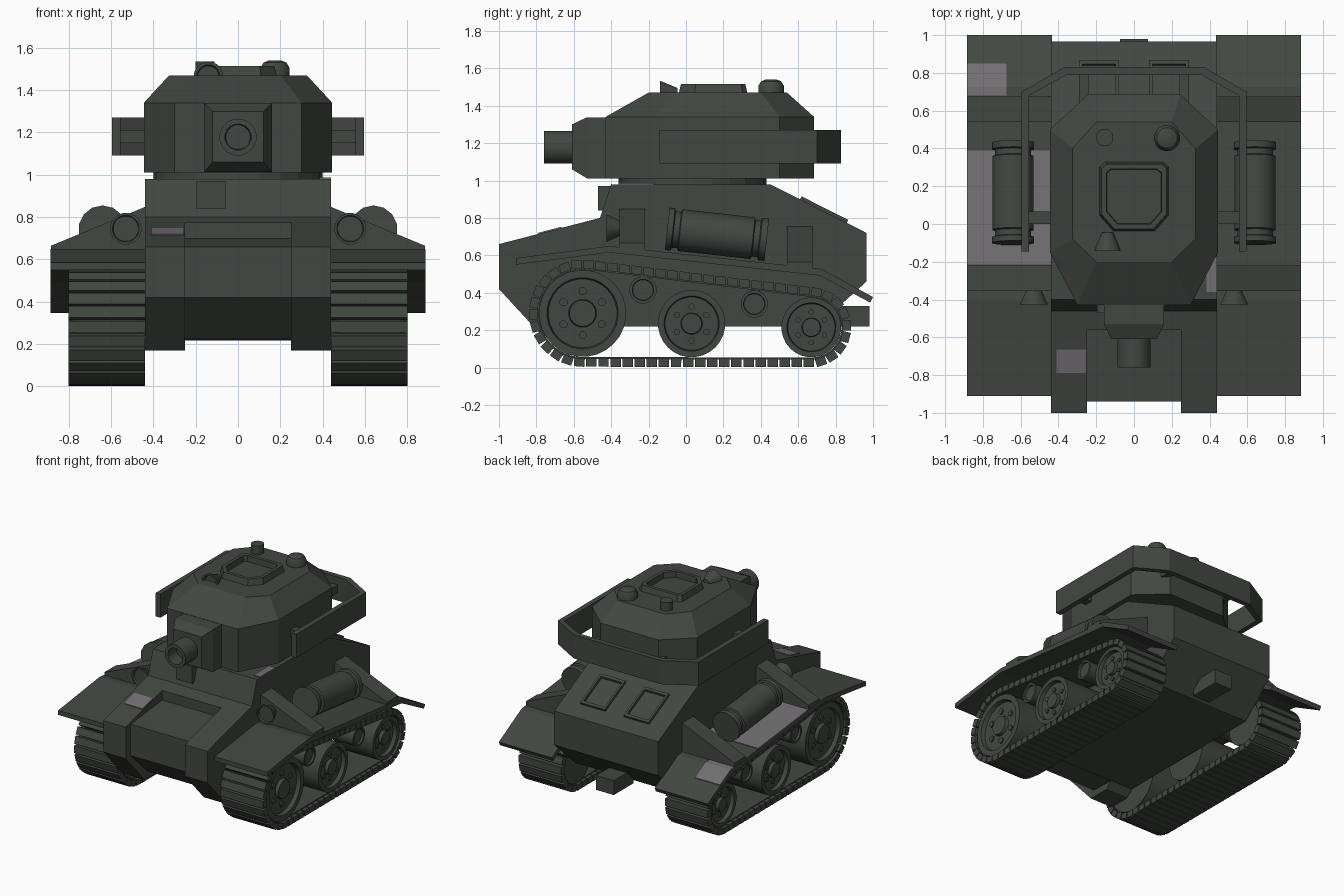
import bpy, bmesh, math
from mathutils import Matrix, Vector

if "Cube" in bpy.data.objects:
    bpy.data.objects.remove(bpy.data.objects["Cube"])


def material(name, rgb):
    m = bpy.data.materials.new(name)
    m.diffuse_color = (*rgb, 1)
    m.use_nodes = True
    m.node_tree.nodes["Principled BSDF"].inputs["Base Color"].default_value = m.diffuse_color
    return m


GREEN = material("dark olive green", (0.055, 0.063, 0.054))
GREY = material("worn grey", (0.17, 0.158, 0.17))


def finish(name, bm, mat=GREEN, smooth=False):
    bmesh.ops.recalc_face_normals(bm, faces=bm.faces)
    me = bpy.data.meshes.new(name)
    bm.to_mesh(me)
    bm.free()
    me.materials.append(mat)
    if smooth:
        me.polygons.foreach_set("use_smooth", [True] * len(me.polygons))
        me.set_sharp_from_angle(angle=math.radians(35))
    ob = bpy.data.objects.new(name, me)
    bpy.context.collection.objects.link(ob)
    return ob


def loft(name, rings, mat=GREEN, smooth=False, closed=False):
    """Skin a list of equal-length vertex rings; cap the ends unless closed."""
    bm = bmesh.new()
    rows = [[bm.verts.new(p) for p in r] for r in rings]
    n = len(rows[0])
    for a, b in zip(rows, rows[1:] + (rows[:1] if closed else [])):
        for i in range(n):
            bm.faces.new((a[i], a[(i + 1) % n], b[(i + 1) % n], b[i]))
    if not closed:
        bm.faces.new(rows[0])
        bm.faces.new(rows[-1])
    return finish(name, bm, mat, smooth)


def prism(name, pts, lo, hi, axis, mat=GREEN):
    place = {"x": lambda a, b, t: (t, a, b), "y": lambda a, b, t: (a, t, b),
             "z": lambda a, b, t: (a, b, t)}[axis]
    return loft(name, [[place(a, b, t) for a, b in pts] for t in (lo, hi)], mat)


def box(name, x, y, z, mat=GREEN):
    return prism(name, [(x[0], y[0]), (x[1], y[0]), (x[1], y[1]), (x[0], y[1])], *z, "z", mat)


def lathe(name, profile, centre, axis, segs=16):
    """Profile of (distance along axis, radius) turned round the axis."""
    rot = Vector(axis).to_track_quat("Z", "Y")
    ang = [2 * math.pi * (i + 0.5) / segs for i in range(segs)]
    return loft(name, [[Vector(centre) + rot @ Vector((r * math.cos(a), r * math.sin(a), t))
                        for a in ang] for t, r in profile], GREEN, True)


def tray(name, pts, height, taper, rim, depth, matrix):
    """Raised plate with a sunken middle."""
    ring = lambda k, z: [matrix @ Vector((x * k, y * k, z)) for x, y in pts]
    return loft(name, [ring(1, -0.01), ring(taper, height), ring(taper - rim, height),
                       ring(taper - rim - 0.02, height - depth)])


def mirror_plan(half):
    return half + [(-x, y) for x, y in reversed(half)]


# Hull with a recessed centre section at the front
hull = prism("hull", [(-1, 0.66), (-1, 0.42), (-0.77, 0.17), (-0.6, 0.17), (-0.55, 0.22),
                      (0.7, 0.22), (0.965, 0.46), (0.965, 0.72), (0.45, 0.98), (-0.4, 0.98),
                      (-0.46, 0.8)], -0.44, 0.44, "x")
cutter = prism("recess_cutter", [(-1.2, 0.95), (-0.56, 0.95), (-0.56, 0.7), (-0.94, 0.66),
                                 (-0.94, 0.42), (-0.74, 0.225), (-0.5, 0.215), (-0.5, 0.1),
                                 (-1.2, 0.1)], -0.25, 0.25, "x")
cutter.hide_render = True
mod = hull.modifiers.new("recess", "BOOLEAN")
mod.operation, mod.solver, mod.object = "DIFFERENCE", "EXACT", cutter
dg = bpy.context.evaluated_depsgraph_get()
cut_mesh = bpy.data.meshes.new_from_object(hull.evaluated_get(dg))
hull.modifiers.clear()
hull.data = cut_mesh
bpy.data.objects.remove(cutter)

box("driver_visor", (-0.195, -0.06), (-0.47, -0.39), (0.84, 0.97))
box("tow_hitch", (-0.075, 0.075), (0.74, 0.98), (0.22, 0.33))

# Engine vents on the sloped rear deck
slope = math.atan2(-0.26, 0.515)
for s in (-1, 1):
    m = Matrix.Translation((s * 0.185, 0.735, 0.836)) @ Matrix.Rotation(slope, 4, "X")
    tray("engine_vent", [(-0.105, -0.14), (0.105, -0.14), (0.105, 0.14), (-0.105, 0.14)],
         0.018, 1, 0.16, 0.03, m)

# Turret
ring_plan = [(0.40 * math.cos(a), 0.035 + 0.395 * math.sin(a))
             for a in [math.pi / 12 * i for i in range(24)]]
prism("turret_ring", ring_plan, 0.975, 1.015, "z")
low = mirror_plan([(0.3, -0.43), (0.445, -0.15), (0.445, 0.5), (0.245, 0.685)])
top = mirror_plan([(0.2, -0.2), (0.325, -0.08), (0.325, 0.4), (0.2, 0.54)])
loft("turret", [[(x, y, z) for x, y in p] for p, z in ((low, 1.01), (low, 1.34), (top, 1.47))])


def gun_rect(w, z0, z1, y):
    return [(-w, y, z0), (w, y, z0), (w, y, z1), (-w, y, z1)]


loft("gun_mantlet", [gun_rect(0.16, 1.012, 1.338, -0.4), gun_rect(0.16, 1.012, 1.338, -0.53),
                     gun_rect(0.12, 1.06, 1.3, -0.61)])
lathe("gun_barrel", [(0, 0.088), (0.16, 0.088), (0.16, 0.062), (0.06, 0.058)],
      (0, -0.6, 1.178), (0, -1, 0))

# Roof fittings
tray("roof_hatch", [(-0.11, -0.185), (0.11, -0.185), (0.185, -0.1), (0.185, 0.16),
                    (0.155, 0.185), (-0.155, 0.185), (-0.185, 0.16), (-0.185, -0.1)],
     0.045, 0.93, 0.14, 0.06, Matrix.Translation((0, 0.145, 1.47)))
lathe("roof_dome", [(-0.01, 0.07), (0.035, 0.07), (0.06, 0.055), (0.07, 0.03)],
      (0.175, 0.455, 1.47), (0, 0, 1))
lathe("roof_vent", [(-0.02, 0.046), (0.065, 0.046)], (-0.155, 0.457, 1.47), (0, 0, 1))
lathe("roof_lamp", [(0, 0.03), (0.095, 0.07), (0.095, 0.055), (0.08, 0.05)],
      (-0.14, -0.045, 1.465), (0, -1, 0))

# Stowage rail round the turret, on struts
outer = [(0.595, -0.145), (0.595, 0.7), (0.37, 0.83)]
inner = [(0.555, -0.145), (0.555, 0.68), (0.355, 0.79)]
flip = lambda p: [(-x, y) for x, y in p]
loft("turret_rail", [[(*o, 1.09), (*o, 1.27), (*i, 1.27), (*i, 1.09)] for o, i in
                     zip(outer + flip(outer)[::-1], inner + flip(inner)[::-1])])

# Track path: belt round the front and rear wheels
FRONT, MIDDLE, REAR = (-0.553, 0.29, 0.233), (0.03, 0.235, 0.18), (0.67, 0.215, 0.16)


def track_path(off):
    (ya, za, ra), (yb, zb, rb) = FRONT, REAR
    base = math.atan2(zb - za, yb - ya)
    half = math.acos((ra - rb) / math.hypot(yb - ya, zb - za))
    arc = lambda y, z, r, t0, t1: [
        Vector((y + (r + off) * math.cos(t0 + (t1 - t0) * i / 24),
                z + (r + off) * math.sin(t0 + (t1 - t0) * i / 24))) for i in range(25)]
    return (arc(ya, za, ra, base + half, base - half + 2 * math.pi)
            + arc(yb, zb, rb, base - half, base + half))


def resample(pts, n):
    segs = list(zip(pts, pts[1:] + pts[:1]))
    step = sum((b - a).length for a, b in segs) / n
    out, pos, goal = [], 0, 0
    for a, b in segs:
        d = (b - a).length
        while goal < pos + d and len(out) < n:
            out.append((a + (b - a) * ((goal - pos) / d), (b - a).normalized()))
            goal += step
        pos += d
    return out


for s in (-1, 1):
    side = "right" if s > 0 else "left"
    bm = bmesh.new()
    for p, d in resample(track_path(0.03), 60):
        m = (Matrix.Translation((s * 0.62, p.x, p.y))
             @ Matrix.Rotation(math.atan2(d.y, d.x), 4, "X")
             @ Matrix.Diagonal((0.36, 0.056, 0.045, 1)))
        bmesh.ops.create_cube(bm, size=1, matrix=m)
    finish(side + "_track_links", bm)
    loft(side + "_track_belt", [[(s * x, p.x, p.y) for x, p in
         ((0.47, a), (0.77, a), (0.77, b), (0.47, b))]
         for a, b in zip(track_path(0.001), track_path(0.012))], closed=True)

    # Road wheels with hub and bolts
    for y, z, r in (FRONT, MIDDLE, REAR):
        k = r / 0.233
        lathe(side + "_wheel", [(0.45, r), (0.785, r), (0.785, r * 0.82), (0.755, r * 0.79),
                                (0.755, 0.075 * k), (0.78, 0.07 * k)], (0, y, z), (s, 0, 0), 28)
        for i in range(6):
            a = math.pi / 3 * i + math.pi / 6
            lathe(side + "_wheel_bolt", [(0.75, 0.022 * k), (0.765, 0.022 * k)],
                  (0, y + 0.118 * k * math.cos(a), z + 0.118 * k * math.sin(a)), (s, 0, 0), 8)
    for y, z in ((-0.23, 0.415), (0.365, 0.34)):
        lathe(side + "_return_roller", [(0.43, 0.073), (0.77, 0.073), (0.77, 0.058),
                                        (0.755, 0.055)], (0, y, z), (s, 0, 0))

    # Fender with triangular braces
    x0, x1 = sorted((s * 0.435, s * 0.885))
    prism(side + "_fender", [(-0.91, 0.585), (-0.41, 0.65), (0.725, 0.527), (1, 0.377),
                             (0.985, 0.347), (0.715, 0.492), (-0.41, 0.615), (-0.91, 0.55)],
          x0, x1, "x")
    for y0, y1, z0, z1 in ((-0.355, -0.22, 0.65, 0.85), (0.54, 0.675, 0.55, 0.755)):
        prism(side + "_fender_brace", [(s * 0.435, z0 - 0.03), (s * 0.883, z0 - 0.03),
                                       (s * 0.883, z0 + 0.015), (s * 0.435, z1)], y0, y1, "y")

    # Fuel drum, headlight and rail struts
    lathe(side + "_fuel_drum", [(0, 0.1), (0, 0.114), (0.03, 0.114), (0.035, 0.098), (0.065, 0.098),
                                (0.07, 0.112), (0.46, 0.112), (0.465, 0.098), (0.495, 0.098),
                                (0.5, 0.114), (0.535, 0.114), (0.535, 0.1)],
          (s * 0.64, -0.1, 0.742), (0, 1, -0.11), 14)
    lathe(side + "_headlight", [(0, 0.04), (0.075, 0.075), (0.075, 0.064), (0.06, 0.06)],
          (s * 0.53, -0.35, 0.745), (0, -1, 0))
    box(side + "_rail_strut", sorted((s * 0.435, s * 0.56)), (0, 0.065), (1.15, 1.21))
    box("rear_rail_strut", sorted((s * 0.24, s * 0.29)), (0.62, 0.8), (1.15, 1.21))


# Worn grey patches as thin plates
def patch(name, line, x0, x1):
    prism(name, [(y, z + 0.006) for y, z in line] + [(y, z - 0.002) for y, z in line[::-1]],
          x0, x1, "x", GREY)


patch("middle_fender_patch", [(-0.215, 0.629), (0.39, 0.563)], -0.885, -0.44)
patch("rear_fender_patch", [(0.68, 0.532), (0.725, 0.527), (0.85, 0.459)], -0.885, -0.675)
patch("front_hull_patch", [(-0.79, 0.7144), (-0.665, 0.7469)], -0.41, -0.255)
patch("deck_patch", [(-0.36, 0.98), (-0.175, 0.98)], 0.385, 0.44)
